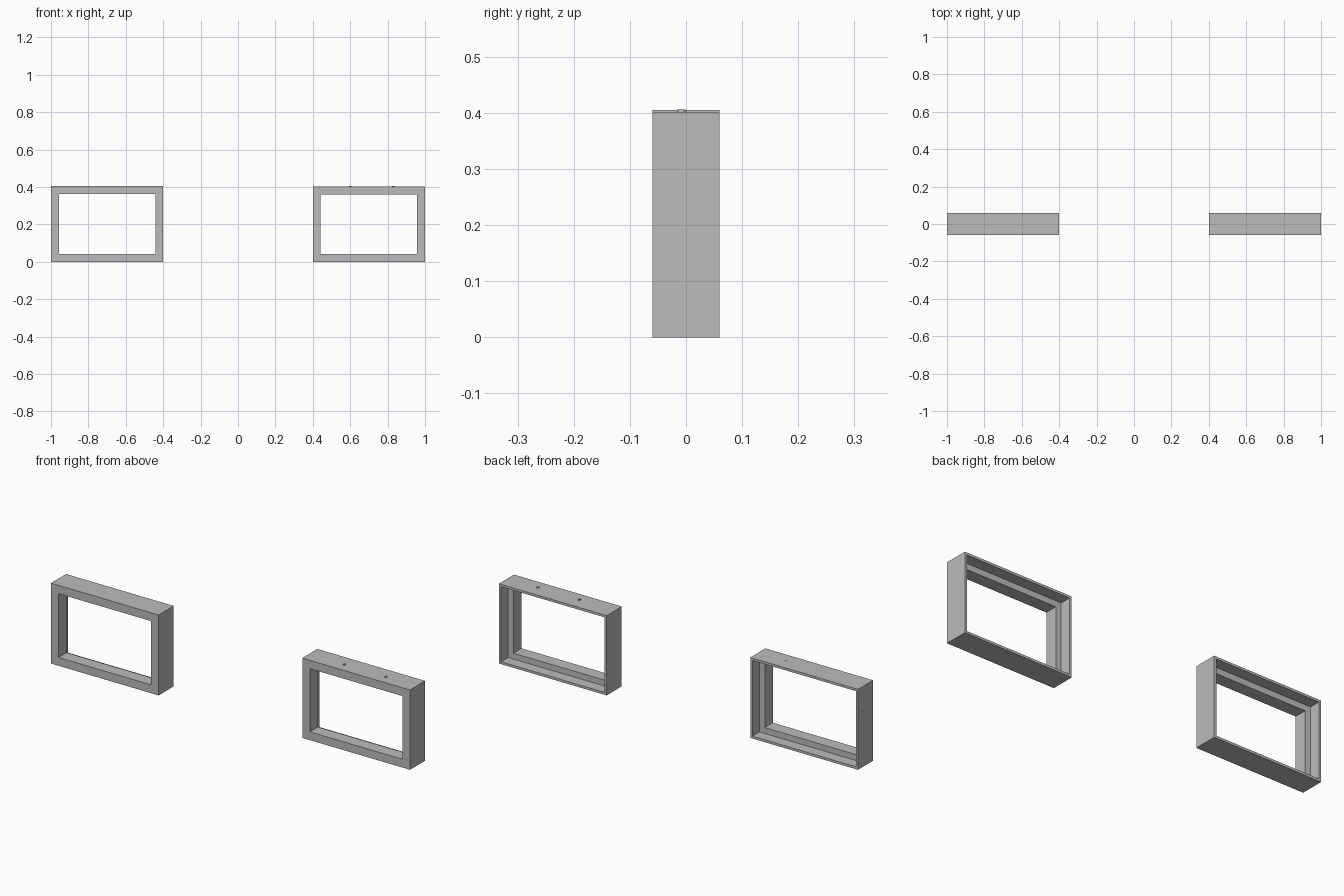
import bpy, bmesh, math
from mathutils import Vector

if "Cube" in bpy.data.objects:
    bpy.data.objects.remove(bpy.data.objects["Cube"], do_unlink=True)

# One plain grey for everything
grey = bpy.data.materials.new("plain grey")
grey.use_nodes = True
grey.diffuse_color = (0.5, 0.5, 0.5, 1)
grey.node_tree.nodes["Principled BSDF"].inputs["Base Color"].default_value = (0.5, 0.5, 0.5, 1)

# Frame moulding section: (inset from the outer edge, y); deep lip in front, rebate behind
SECTION = [(0, -0.06), (0.042, -0.06), (0.042, 0.004),
           (0.012, 0.004), (0.012, 0.06), (0, 0.06)]


def finish(name, bm):
    bmesh.ops.recalc_face_normals(bm, faces=bm.faces)
    mesh = bpy.data.meshes.new(name)
    bm.to_mesh(mesh)
    bm.free()
    mesh.materials.append(grey)
    obj = bpy.data.objects.new(name, mesh)
    bpy.context.collection.objects.link(obj)
    return obj


def frame(name, x0, x1, height):
    """Sweep the section around the rectangle with mitred corners."""
    bm = bmesh.new()
    loops = []
    for x, sx, z, sz in ((x0, 1, 0, 1), (x1, -1, 0, 1), (x1, -1, height, -1), (x0, 1, height, -1)):
        loops.append([bm.verts.new((x + sx * i, y, z + sz * i)) for i, y in SECTION])
    n = len(SECTION)
    for a in range(4):
        p, q = loops[a], loops[(a + 1) % 4]
        for k in range(n):
            m = (k + 1) % n
            bm.faces.new((p[k], q[k], q[m], p[m]))
    return finish(name, bm)


def pin(name, location, axis, radius, proud):
    """Small screw head standing slightly proud of the surface at location."""
    bm = bmesh.new()
    bmesh.ops.create_cone(bm, cap_ends=True, segments=16, radius1=radius,
                          radius2=radius, depth=0.006 + proud)
    direction = Vector(axis)
    obj = finish(name, bm)
    obj.rotation_euler = direction.to_track_quat('Z', 'Y').to_euler()
    obj.location = Vector(location) + direction * ((proud - 0.006) / 2)
    return obj


# Two window-like frames standing apart
frame("left_frame", 0.4, 1.0, 0.402)
frame("right_frame", -1.0, -0.4, 0.405)

# Screw heads on the top rails
for i, x in enumerate((0.6, 0.83)):
    pin(f"left_top_screw_{i + 1}", (x, -0.008, 0.402), (0, 0, 1), 0.007, 0.004)
for i, x in enumerate((-0.78, -0.55)):
    pin(f"right_top_screw_{i + 1}", (x, -0.008, 0.405), (0, 0, 1), 0.007, 0.0005)

# Screw heads on the outer end of the right frame
for i, z in enumerate((0.05, 0.28)):
    pin(f"right_end_screw_{i + 1}", (-1.0, 0.02, z), (-1, 0, 0), 0.006, 0.001)
